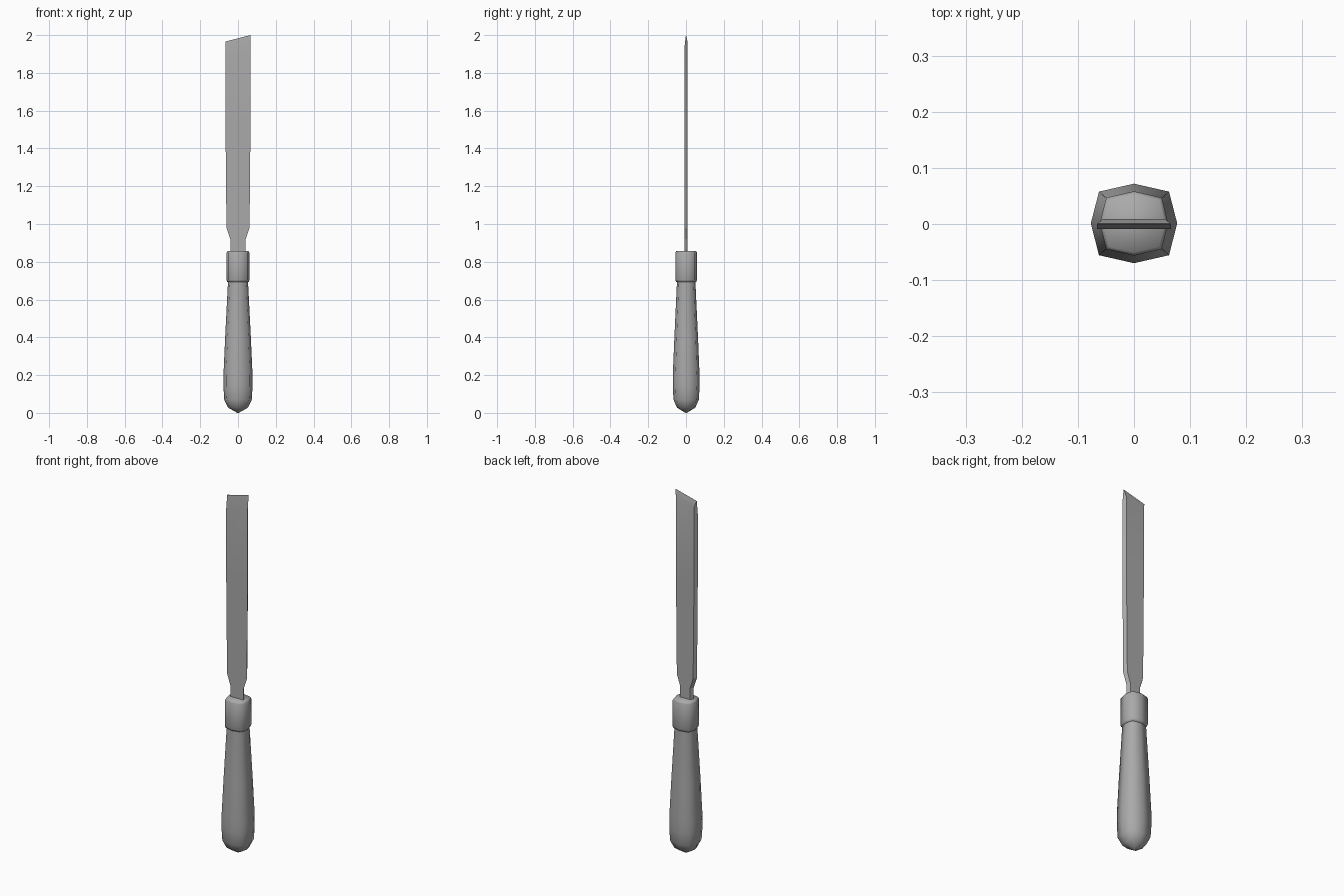
import bpy, bmesh, math

cube = bpy.data.objects.get("Cube")
if cube:
    bpy.data.objects.remove(cube, do_unlink=True)

# One plain grey for the whole tool
grey = bpy.data.materials.new("plain_grey")
grey.use_nodes = True
colour = (0.4, 0.4, 0.4, 1)
grey.diffuse_color = colour
grey.node_tree.nodes["Principled BSDF"].inputs["Base Color"].default_value = colour


def loft(name, rings, smooth_angle):
    """Skin a stack of equal-sized rings and cap both ends."""
    bm = bmesh.new()
    loops = [[bm.verts.new(p) for p in ring] for ring in rings]
    for low, high in zip(loops, loops[1:]):
        for i in range(len(low)):
            j = (i + 1) % len(low)
            bm.faces.new((low[i], low[j], high[j], high[i]))
    bm.faces.new(loops[0][::-1])
    bm.faces.new(loops[-1])
    bmesh.ops.remove_doubles(bm, verts=bm.verts, dist=0.0001)
    bmesh.ops.recalc_face_normals(bm, faces=bm.faces)
    mesh = bpy.data.meshes.new(name)
    bm.to_mesh(mesh)
    bm.free()
    mesh.materials.append(grey)
    obj = bpy.data.objects.new(name, mesh)
    bpy.context.collection.objects.link(obj)
    bpy.ops.object.select_all(action="DESELECT")
    obj.select_set(True)
    bpy.context.view_layer.objects.active = obj
    bpy.ops.object.shade_smooth_by_angle(angle=math.radians(smooth_angle))
    return obj


def octagon(r, z, depth=0.92):
    """Squarish eight-sided ring with its corners on the diagonals."""
    shape = [(1, 0), (0.81, 0.8), (0, 1), (-0.81, 0.8),
             (-1, 0), (-0.81, -0.8), (0, -1), (0.81, -0.8)]
    return [(r * x, r * depth * y + 0.001, z) for x, y in shape]


# Grip: rounded butt, swelling body, tapering to the ferrule
grip_profile = [(0.004, 0), (0.053, 0.028), (0.073, 0.07), (0.077, 0.14),
                (0.077, 0.2), (0.068, 0.4), (0.053, 0.695), (0.053, 0.71)]
loft("grip", [octagon(r, z) for r, z in grip_profile], 70)

# Ferrule: collar with small chamfers
ferrule_profile = [(0.05, 0.692), (0.057, 0.694), (0.061, 0.705),
                   (0.061, 0.848), (0.055, 0.858)]
loft("ferrule", [octagon(r, z, 0.94) for r, z in ferrule_profile], 70)


def section(w, z, slant=0.0, front=-0.009, back=0.009, chamfer=0.011, drop=0.0):
    """Blade section: wide front, narrower back, end slanted across x."""
    corners = [(-w, front, 0), (w, front, 0),
               (w - chamfer, back, drop), (chamfer - w, back, drop)]
    return [(x, y, z + slant * x - d) for x, y, d in corners]


# Blade: neck, shoulders, long bevelled body and a skewed cutting edge
loft("blade", [
    section(0.041, 0.84),
    section(0.041, 0.92),
    section(0.061, 0.98),
    section(0.066, 1.5),
    section(0.066, 1.91, 0.26, drop=-0.035),
    section(0.066, 1.983, 0.26, front=-0.0005, back=0.0005, chamfer=0.0005),
], 15)
